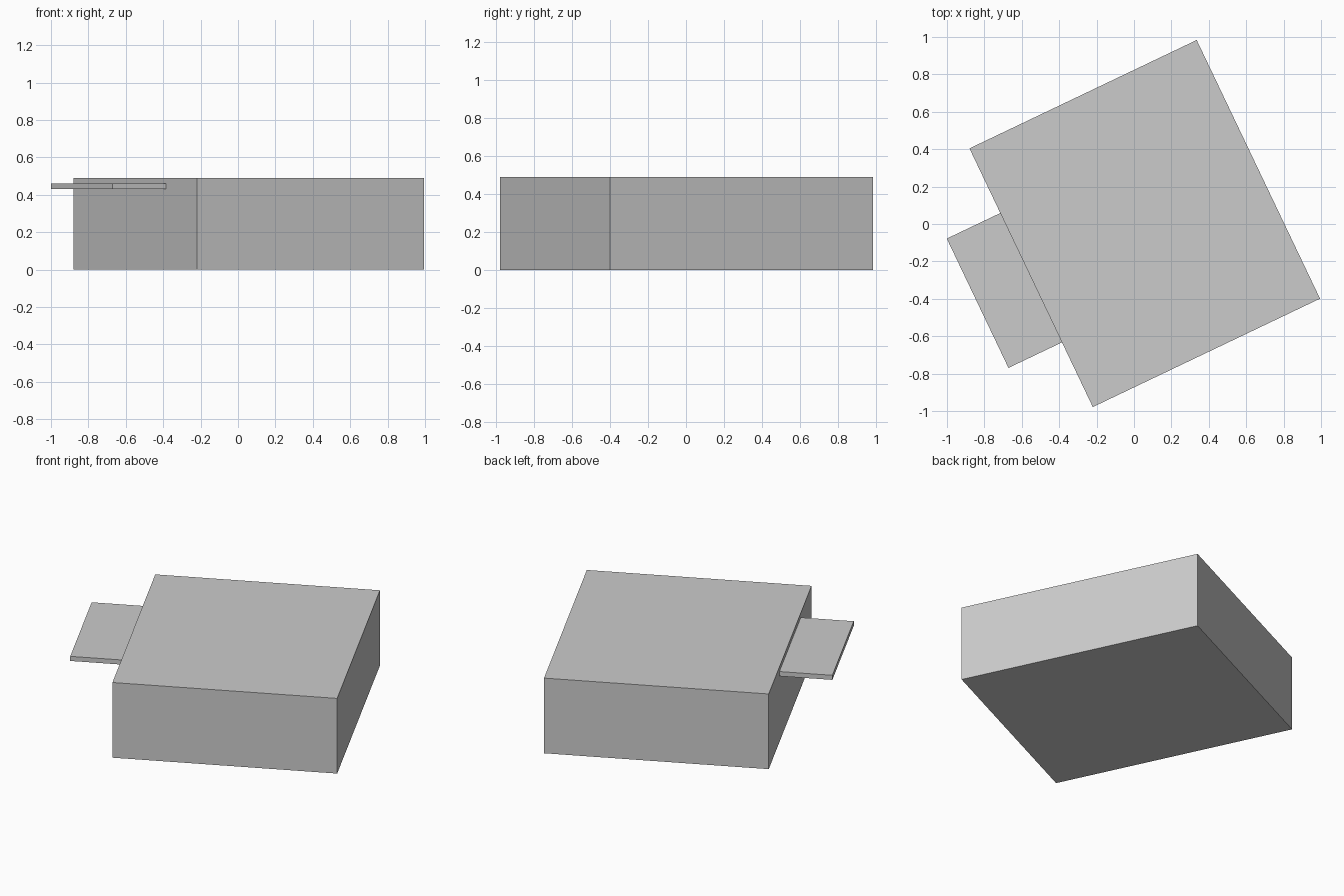
import bpy
from math import radians
from mathutils import Matrix, Vector

cube = bpy.data.objects.get("Cube")
if cube:
    bpy.data.objects.remove(cube, do_unlink=True)

# Single plain grey
grey = bpy.data.materials.new("plain grey")
grey.use_nodes = True
colour = (0.6, 0.6, 0.6, 1)
grey.diffuse_color = colour
grey.node_tree.nodes["Principled BSDF"].inputs["Base Color"].default_value = colour

# The whole model is turned about the vertical axis of the main block
PLACE = Matrix.Translation((0.0575, 0.0025, 0)) @ Matrix.Rotation(radians(25.5), 4, "Z")


def block(name, low, high):
    """Box between two corners, given in the block's own turned frame."""
    low, high = Vector(low), Vector(high)
    bpy.ops.mesh.primitive_cube_add(size=1)
    obj = bpy.context.object
    obj.name = name
    size = Matrix.Diagonal((*(high - low), 1))
    obj.data.transform(PLACE @ Matrix.Translation((low + high) / 2) @ size)
    obj.data.materials.append(grey)
    return obj


# Main body and the thin ledge centred on its side wall
HALF_W, HALF_L, HEIGHT = 0.673, 0.766, 0.49
block("main_body", (-HALF_W, -HALF_L, 0), (HALF_W, HALF_L, HEIGHT))
block("side_ledge", (-0.99, -HALF_L / 2, 0.43), (-HALF_W, HALF_L / 2, 0.46))
